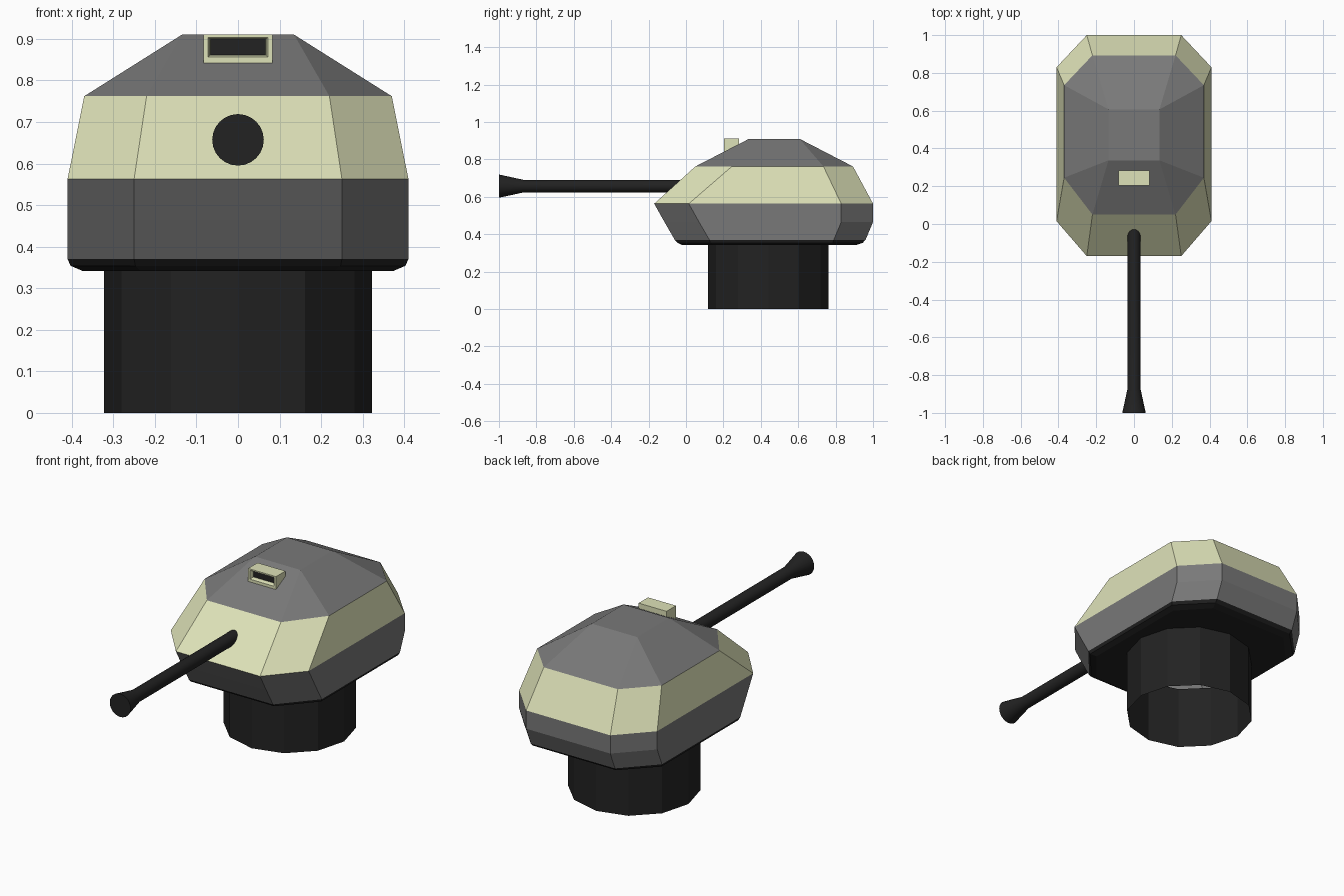
import bpy, bmesh, math
from mathutils import Matrix, Vector

cube = bpy.data.objects.get("Cube")
if cube:
    bpy.data.objects.remove(cube, do_unlink=True)


def make_material(name, rgb):
    mat = bpy.data.materials.new(name)
    mat.use_nodes = True
    mat.diffuse_color = (*rgb, 1)
    shader = next(n for n in mat.node_tree.nodes if n.type == 'BSDF_PRINCIPLED')
    shader.inputs["Base Color"].default_value = (*rgb, 1)
    return mat


CREAM, GREY, BLACK = range(3)
MATERIALS = [make_material("cream paint", (0.73, 0.76, 0.48)),
             make_material("grey armour", (0.19, 0.19, 0.19)),
             make_material("black metal", (0.016, 0.016, 0.016))]


def finish(bm, name, smooth=False):
    mesh = bpy.data.meshes.new(name)
    bm.to_mesh(mesh)
    bm.free()
    for mat in MATERIALS:
        mesh.materials.append(mat)
    obj = bpy.data.objects.new(name, mesh)
    bpy.context.collection.objects.link(obj)
    if smooth:
        bpy.ops.object.select_all(action='DESELECT')
        obj.select_set(True)
        bpy.context.view_layer.objects.active = obj
        bpy.ops.object.shade_smooth_by_angle(angle=math.radians(35))
    return obj


def loft(bm, rings, colours):
    """Join successive vertex rings with quads, one colour per band."""
    for low, high, colour in zip(rings, rings[1:], colours):
        for i in range(len(low)):
            j = (i + 1) % len(low)
            bm.faces.new((low[i], low[j], high[j], high[i])).material_index = colour


def octagon(bm, z, side, end, front, side_front, side_back, back):
    right = [(end, front), (side, side_front), (side, side_back), (end, back)]
    outline = right + [(-x, y) for x, y in reversed(right)]
    return [bm.verts.new((x, y, z)) for x, y in outline]


def circle(bm, radius, sides, matrix):
    return bmesh.ops.create_circle(bm, segments=sides, radius=radius,
                                   matrix=matrix)["verts"]


# Turret shell: chamfered rings from the floor up to the roof
NECK_Y, NECK_R, FLOOR_Z = 0.44, 0.323, 0.342
bm = bmesh.new()
rings = [octagon(bm, *row) for row in (
    (FLOOR_Z, 0.375, 0.235, -0.02, 0.15, 0.76, 0.91),
    (0.354, 0.403, 0.247, -0.045, 0.13, 0.785, 0.945),
    (0.37, 0.41, 0.25, -0.06, 0.125, 0.79, 0.96),
    (0.465, 0.41, 0.25, -0.115, 0.07, 0.83, 1.0),
    (0.563, 0.41, 0.25, -0.17, 0.015, 0.83, 1.0),
    (0.762, 0.37, 0.22, 0.05, 0.245, 0.735, 0.893),
    (0.91, 0.135, 0.135, 0.337, 0.337, 0.607, 0.607))]
loft(bm, rings, [BLACK, BLACK, GREY, GREY, CREAM, GREY])
bm.faces.new(rings[-1]).material_index = GREY

# Floor with a round opening where the neck joins
hole = circle(bm, NECK_R, 12, Matrix.Translation((0, NECK_Y, FLOOR_Z)))
floor_edges = [e for e in bm.edges
               if all(v in rings[0] for v in e.verts) or all(v in hole for v in e.verts)]
filled = bmesh.ops.triangle_fill(bm, edges=floor_edges, use_beauty=True,
                                 normal=Vector((0, 0, -1)))
for item in filled["geom"]:
    if isinstance(item, bmesh.types.BMFace):
        item.material_index = BLACK
        if item.normal.z > 0:
            item.normal_flip()
bmesh.ops.remove_doubles(bm, verts=bm.verts, dist=0.0005)
finish(bm, "turret_shell")

# Neck: open twelve-sided tube
bm = bmesh.new()
loft(bm, [circle(bm, NECK_R, 12, Matrix.Translation((0, NECK_Y, z)))
          for z in (0, FLOOR_Z)], [BLACK])
bmesh.ops.recalc_face_normals(bm, faces=bm.faces)
finish(bm, "turret_neck")

# Gun barrel with a flared muzzle
bm = bmesh.new()
turn = Matrix.Rotation(math.pi / 2, 4, 'X')
rings = [circle(bm, r, 24, Matrix.Translation((0, y, 0.657)) @ turn)
         for y, r in ((0.1, 0.034), (-0.87, 0.034), (-1, 0.062))]
loft(bm, rings, [BLACK, BLACK])
for ring in (rings[0], rings[-1]):
    bm.faces.new(ring).material_index = BLACK
bmesh.ops.recalc_face_normals(bm, faces=bm.faces)
finish(bm, "gun_barrel", smooth=True)

# Sight box with a recessed dark window in its front
bm = bmesh.new()
size = Matrix.Diagonal((0.166, 0.08, 0.07, 1))
bmesh.ops.create_cube(bm, size=1, matrix=Matrix.Translation((0, 0.244, 0.876)) @ size)
front = min(bm.faces, key=lambda f: f.calc_center_median().y)
bmesh.ops.inset_region(bm, faces=[front], thickness=0.016)
bmesh.ops.translate(bm, verts=front.verts, vec=(0, 0, 0.004))
bmesh.ops.inset_region(bm, faces=[front], thickness=0.006, depth=-0.012)
bmesh.ops.inset_region(bm, faces=[front], thickness=0.001, depth=-0.01)
front.material_index = BLACK
finish(bm, "sight_box")
